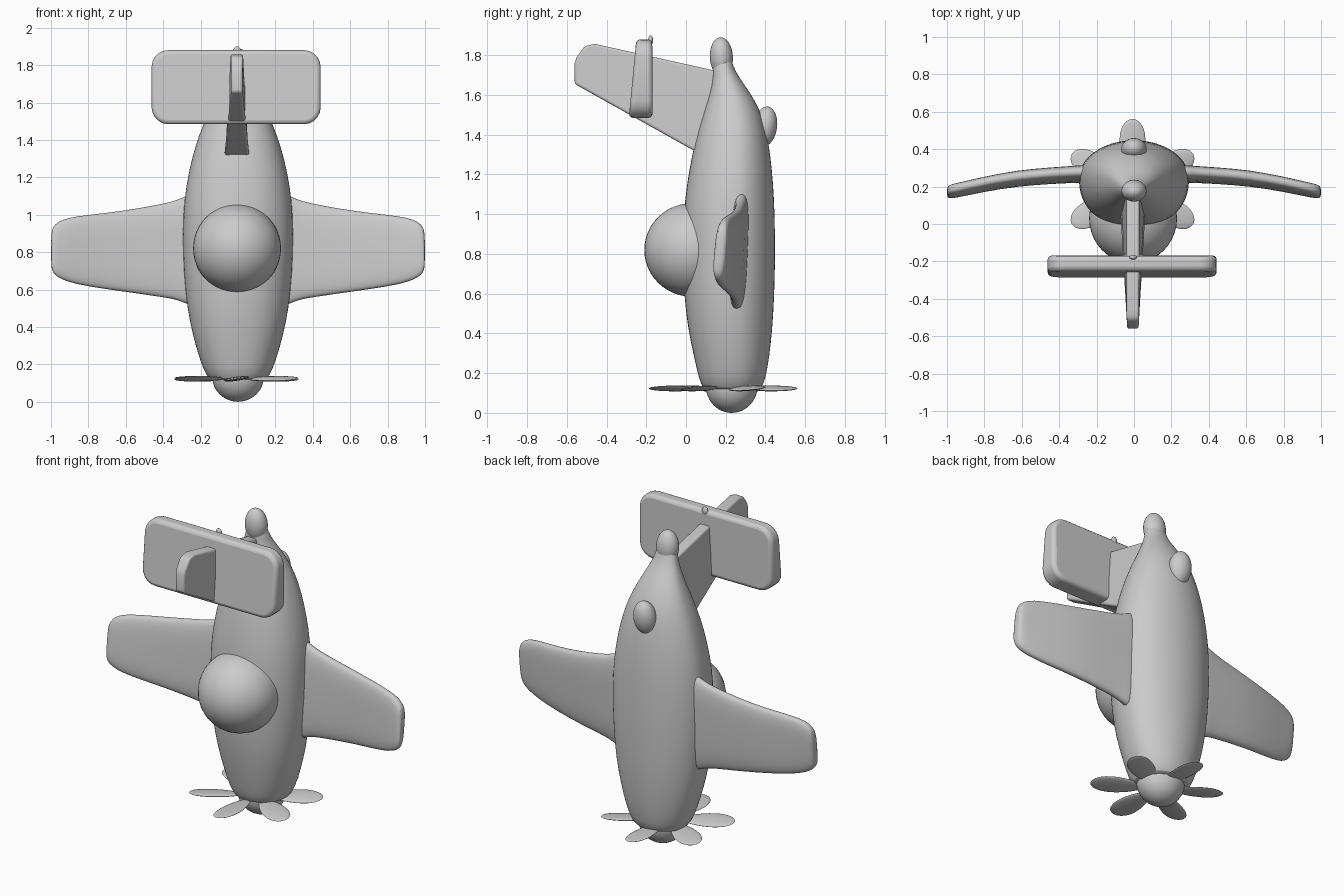
import bpy, bmesh
from math import cos, sin, pi, radians
from mathutils import Matrix, Vector

if "Cube" in bpy.data.objects:
    bpy.data.objects.remove(bpy.data.objects["Cube"])


def finish(name, bm, subsurf=0, bevel=0, mirror=False):
    bmesh.ops.recalc_face_normals(bm, faces=bm.faces)
    me = bpy.data.meshes.new(name)
    bm.to_mesh(me)
    bm.free()
    ob = bpy.data.objects.new(name, me)
    bpy.context.collection.objects.link(ob)
    if mirror:
        ob.modifiers.new("mirror", 'MIRROR')
    if bevel:
        m = ob.modifiers.new("bevel", 'BEVEL')
        m.width, m.segments, m.limit_method = bevel, 3, 'ANGLE'
    if subsurf:
        m = ob.modifiers.new("subsurf", 'SUBSURF')
        m.levels = m.render_levels = subsurf
    bpy.ops.object.select_all(action='DESELECT')
    bpy.context.view_layer.objects.active = ob
    ob.select_set(True)
    bpy.ops.object.shade_smooth_by_angle(angle=radians(40))
    return ob


def loft(name, rings, **kw):
    bm = bmesh.new()
    vs = [[bm.verts.new(p) for p in r] for r in rings]
    n = len(rings[0])
    for a, b in zip(vs, vs[1:]):
        for i in range(n):
            j = (i + 1) % n
            bm.faces.new((a[i], a[j], b[j], b[i]))
    bm.faces.new(vs[0])
    bm.faces.new(vs[-1])
    return finish(name, bm, **kw)


def ellipsoid(name, loc, radii, tilt=0):
    bm = bmesh.new()
    bmesh.ops.create_uvsphere(bm, u_segments=40, v_segments=24, radius=1)
    bm.transform(Matrix.Translation(loc) @ Matrix.Rotation(tilt, 4, 'X')
                 @ Matrix.Diagonal((*radii, 1)))
    return finish(name, bm)


def spow(v, e):
    return abs(v) ** e * (1 if v >= 0 else -1)


# Fuselage: egg-shaped sections (z, front y, back y, half width)
def egg(z, yf, yb, w, n=36):
    yc = yf + (yb - yf) * 0.56
    ring = []
    for i in range(n):
        t = 2 * pi * i / n
        c, s = cos(t), sin(t)
        e = 0.88 if s < 0 else 1
        ring.append((w * spow(c, e), yc + spow(s, e) * (yb - yc if s > 0 else yc - yf), z))
    return ring


body = [(.115, .12, .34, .12), (.12, .085, .38, .155), (.17, .065, .40, .185),
        (.28, .04, .42, .222), (.42, .01, .435, .258), (.58, -.01, .445, .283),
        (.8, -.02, .45, .297), (1, -.013, .447, .295), (1.15, .003, .44, .28),
        (1.3, .03, .425, .248), (1.42, .06, .405, .212), (1.52, .09, .375, .17),
        (1.61, .12, .325, .125), (1.69, .135, .265, .085), (1.75, .135, .235, .064),
        (1.8, .14, .225, .055)]
loft("fuselage", [egg(*r) for r in body], subsurf=1)

# Canopy, tail cone knob, tail wheel and nose spinner
ellipsoid("canopy", (-.005, .03, .82), (.235, .24, .235))
ellipsoid("tail_knob", (0, .178, 1.79), (.067, .058, .1), .05)
ellipsoid("tail_wheel", (0, .398, 1.44), (.068, .06, .102), -.15)
ellipsoid("spinner", (0, .23, .135), (.138, .13, .135))


# Wings: rounded sections (x, z low, z high, y centre, half thickness)
def wing_ring(x, z0, z1, y, h, n=28):
    ring = []
    for i in range(n):
        t = 2 * pi * i / n
        c = spow(cos(t), .6)
        ring.append((x, y + h * spow(sin(t), .7) + .012 * c,
                     (z0 + z1) / 2 + (z1 - z0) / 2 * c))
    return ring


wing = [(.2, .5, 1.13, .268, .045), (.285, .525, 1.1, .267, .043),
        (.33, .548, 1.075, .265, .041), (.45, .565, 1.05, .258, .04),
        (.62, .59, 1.02, .245, .039), (.8, .615, 1.0, .213, .036),
        (.91, .64, .985, .188, .035), (.965, .665, .962, .177, .034),
        (.99, .69, .935, .172, .03), (1.0, .72, .9, .17, .02)]
loft("wings", [wing_ring(*r) for r in wing], subsurf=1, mirror=True)

# Propeller: six petal blades
bm = bmesh.new()
for k in range(6):
    made = bmesh.ops.create_uvsphere(bm, u_segments=24, v_segments=12, radius=1)["verts"]
    m = (Matrix.Translation((-.008, .187, .123)) @ Matrix.Rotation(pi / 6 + k * pi / 3, 4, 'Z')
         @ Matrix.Translation((.225, 0, 0)) @ Matrix.Rotation(radians(8), 4, 'X'))
    for v in made:
        x, y, z = v.co
        v.co = m @ Vector((x * .15, y * .068 * (1 + .25 * x), z * .011))
finish("propeller_blades", bm)

# Tail fin: side profile (y, z), thicker toward the body and lower edge
fin = [(.2, 1.71), (-.46, 1.857), (-.51, 1.845), (-.55, 1.79), (-.56, 1.76),
       (-.56, 1.655), (.03, 1.325), (.2, 1.25)]


def fin_side(s):
    out = []
    for y, z in fin:
        w = .03 + .036 * min(1, max(0, (y + .56) / .6))
        if z > 1.69:
            w = min(w, .034)
        out.append((s * w - .006, y, z))
    return out


loft("tail_fin", [fin_side(-1), fin_side(1)], bevel=.012)

# Tailplane: rounded rectangle slab with a leaning front face
def rounded_rect(y_low, y_high, cx=-.01, cz=1.682, hx=.452, hz=.198, r=.09):
    pts = []
    for q, (sx, sz) in enumerate([(1, 1), (-1, 1), (-1, -1), (1, -1)]):
        for i in range(6):
            a = pi / 2 * (q + i / 5)
            z = sz * (hz - r) + r * sin(a)
            f = (z + hz) / (2 * hz)
            pts.append((cx + sx * (hx - r) + r * cos(a), y_low + (y_high - y_low) * f, cz + z))
    return pts


loft("tailplane", [rounded_rect(-.288, -.25), rounded_rect(-.168, -.17)], bevel=.022)

# Small pip on the tailplane's rear edge
ellipsoid("tailplane_pip", (-.005, -.178, 1.875), (.02, .012, .025))
